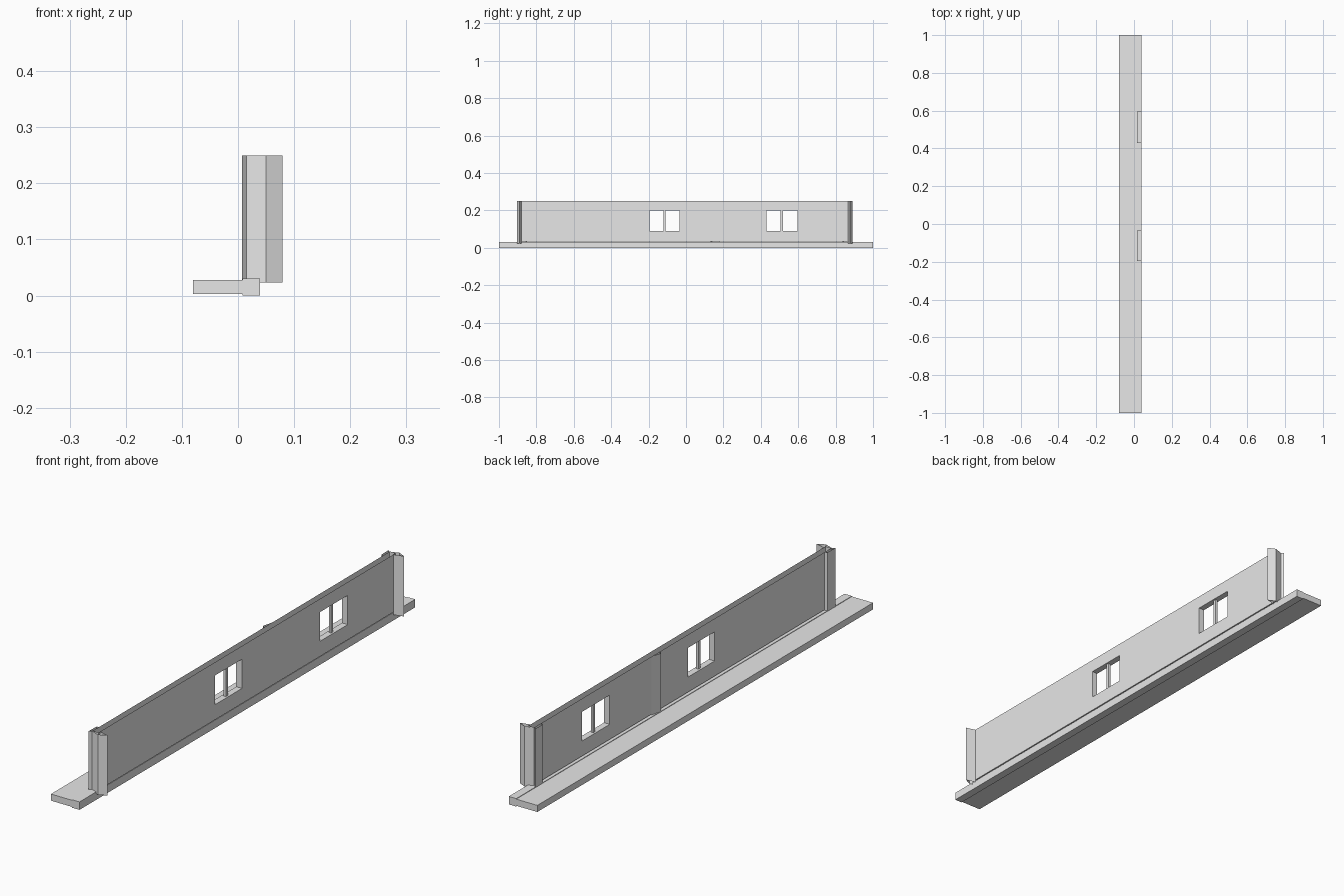
import bpy
import bmesh

cube = bpy.data.objects.get("Cube")
if cube:
    bpy.data.objects.remove(cube, do_unlink=True)

# One plain grey for everything
grey = bpy.data.materials.new("plain grey")
grey.use_nodes = True
GREY = (0.8, 0.8, 0.8, 1)
grey.diffuse_color = GREY
grey.node_tree.nodes["Principled BSDF"].inputs["Base Color"].default_value = GREY


def finish(bm, name):
    bmesh.ops.remove_doubles(bm, verts=bm.verts, dist=0.0001)
    mesh = bpy.data.meshes.new(name)
    bm.to_mesh(mesh)
    bm.free()
    mesh.materials.append(grey)
    obj = bpy.data.objects.new(name, mesh)
    bpy.context.collection.objects.link(obj)
    return obj


def quad(bm, *points):
    bm.faces.new([bm.verts.new(p) for p in points])


def box(name, x, y, z):
    bm = bmesh.new()
    bmesh.ops.create_cube(bm, size=1)
    for v in bm.verts:
        v.co = [r[0] if c < 0 else r[1] for c, r in zip(v.co, (x, y, z))]
    return finish(bm, name)


def sheet(name, plan, bottom, top):
    """Upright open sheet following a plan outline."""
    bm = bmesh.new()
    for (xa, ya), (xb, yb) in zip(plan, plan[1:]):
        quad(bm, (xa, ya, bottom), (xb, yb, bottom), (xb, yb, top), (xa, ya, top))
    return finish(bm, name)


# Ground slab with a slightly deeper curb below the wall
box("ground_slab", (-0.08, 0.01), (-1, 1), (0.003, 0.028))
box("wall_curb", (0.008, 0.039), (-1, 1), (0, 0.03))

# Hollow wall, open on top, with two window openings
INNER, OUTER = 0.017, 0.041
START, END, BOTTOM, TOP = -0.89, 0.88, 0.033, 0.25
SILL, HEAD = 0.09, 0.2
WINDOWS = [(-0.195, -0.035), (0.43, 0.595)]

bm = bmesh.new()
ys = [START] + [y for w in WINDOWS for y in w] + [END]
zs = [BOTTOM, SILL, HEAD, TOP]
for x in (INNER, OUTER):
    for i, (ya, yb) in enumerate(zip(ys, ys[1:])):
        for j, (za, zb) in enumerate(zip(zs, zs[1:])):
            if i % 2 and j == 1:
                continue
            pts = [(x, ya, za), (x, yb, za), (x, yb, zb), (x, ya, zb)]
            quad(bm, *(pts if x == OUTER else pts[::-1]))
for y, s in ((START, 1), (END, -1)):
    pts = [(INNER, y, BOTTOM), (OUTER, y, BOTTOM), (OUTER, y, TOP), (INNER, y, TOP)]
    quad(bm, *pts[::s])
quad(bm, (INNER, START, BOTTOM), (INNER, END, BOTTOM),
     (OUTER, END, BOTTOM), (OUTER, START, BOTTOM))
# Window reveals
for ya, yb in WINDOWS:
    ring = [(ya, SILL), (yb, SILL), (yb, HEAD), (ya, HEAD)]
    for a, b in zip(ring, ring[1:] + ring[:1]):
        quad(bm, (INNER, *a), (OUTER, *a), (OUTER, *b), (INNER, *b))
finish(bm, "wall")

# Window mullions
for ya, yb in WINDOWS:
    mid = (ya + yb) / 2
    box("window_mullion", (0.024, 0.034), (mid - 0.006, mid + 0.006), (SILL, HEAD))

# Folded corner posts at both ends
for name, side, shift in (("front_post", -1, 0), ("back_post", 1, -0.013)):
    plan = [(INNER, 0.85), (0.008, 0.855), (0.007, 0.9), (0.015, 0.892),
            (0.05, 0.904), (0.079, 0.89), (OUTER, 0.88)]
    sheet(name, [(x, side * (y + shift)) for x, y in plan], 0.023, TOP)

# Shallow wedge pilaster on the inner side
sheet("inner_pilaster", [(INNER, 0.18), (0.007, 0.14), (INNER, 0.13)], 0.023, TOP)
